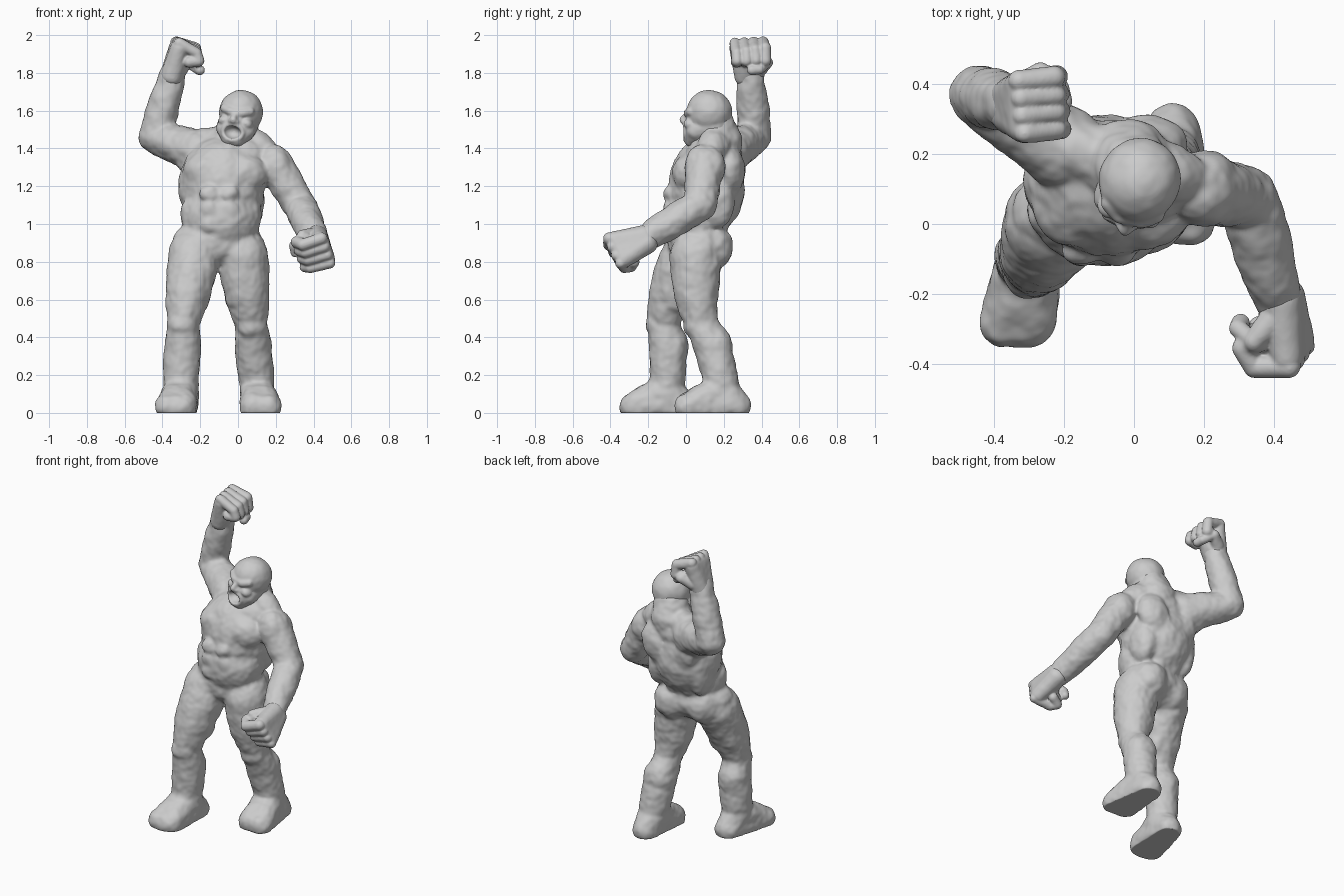
import bpy, bmesh, math
from mathutils import Matrix, Vector, noise

if "Cube" in bpy.data.objects:
    bpy.data.objects.remove(bpy.data.objects["Cube"])

clay = bpy.data.materials.new("light_grey_clay")
clay.use_nodes = True
clay.diffuse_color = (.6, .6, .6, 1)
clay.node_tree.nodes["Principled BSDF"].inputs["Base Color"].default_value = clay.diffuse_color


def hull(target, *balls):
    """Skin stretched over balls, each given as (centre, radius)."""
    skin = bmesh.new()
    for centre, radius in balls:
        bmesh.ops.create_icosphere(skin, subdivisions=3, radius=radius,
                                   matrix=Matrix.Translation(centre))
    bmesh.ops.delete(skin, geom=skin.edges[:], context='EDGES_FACES')
    result = bmesh.ops.convex_hull(skin, input=skin.verts[:])
    inner = [item for item in result["geom_interior"] if isinstance(item, bmesh.types.BMVert)]
    bmesh.ops.delete(skin, geom=inner, context='VERTS')
    mesh = bpy.data.meshes.new("skin")
    skin.to_mesh(mesh)
    skin.free()
    target.from_mesh(mesh)
    bpy.data.meshes.remove(mesh)


def chain(target, radius, *points):
    """Even tube through the points."""
    for start, end in zip(points, points[1:]):
        hull(target, (start, radius), (end, radius))


def limb(target, start, end, start_radius, end_radius, swell=0, bow=(0, 0, 0)):
    """Tapered limb whose middle swells and bows aside."""
    steps, balls = 4, []
    for step in range(steps + 1):
        along = step / steps
        arch = math.sin(math.pi * along)
        centre = Vector(start).lerp(Vector(end), along) + Vector(bow) * arch
        balls.append((centre, start_radius + (end_radius - start_radius) * along + swell * arch))
    for pair in zip(balls, balls[1:]):
        hull(target, *pair)


def blob(target, centre, radii, turn=0, lean=0):
    """Ellipsoid muscle, turned about z and leaned about y in degrees."""
    placing = (Matrix.Translation(centre) @ Matrix.Rotation(math.radians(turn), 4, 'Z')
               @ Matrix.Rotation(math.radians(lean), 4, 'Y') @ Matrix.Diagonal((*radii, 1)))
    bmesh.ops.create_icosphere(target, subdivisions=4, radius=1, matrix=placing)


def make(name, shape):
    mesh = bpy.data.meshes.new(name)
    shape.to_mesh(mesh)
    shape.free()
    thing = bpy.data.objects.new(name, mesh)
    bpy.context.scene.collection.objects.link(thing)
    return thing


def add_fuse(thing, voxel):
    fuse = thing.modifiers.new("fuse", 'REMESH')
    fuse.mode, fuse.voxel_size = 'VOXEL', voxel


def sculpt(name, shape, voxel, smoothing, bumps, hollows=None):
    """Fuse the overlapping pieces into one skin, carve, smooth and roughen it."""
    thing = make(name, shape)
    add_fuse(thing, voxel)
    if hollows:
        cutter = make(name + "_cutter", hollows)
        cutter.hide_render = True
        carve = thing.modifiers.new("carve", 'BOOLEAN')
        carve.operation, carve.object = 'DIFFERENCE', cutter
        add_fuse(thing, voxel)
    soften = thing.modifiers.new("soften", 'SMOOTH')
    soften.factor, soften.iterations = .5, smoothing
    finished = thing.evaluated_get(bpy.context.evaluated_depsgraph_get())
    mesh = bpy.data.meshes.new_from_object(finished)
    thing.modifiers.clear()
    thing.data = mesh
    if hollows:
        bpy.data.objects.remove(cutter)
    normals = [vert.normal.copy() for vert in mesh.vertices]
    for vert, normal in zip(mesh.vertices, normals):
        lump = noise.noise(vert.co * 14) + noise.noise(vert.co * 30) / 2
        vert.co += normal * bumps * lump
    mesh.materials.clear()
    mesh.materials.append(clay)
    mesh.shade_smooth()
    return thing


body = bmesh.new()

# Trunk: ribcage, shoulder girdle, belly, pelvis
blob(body, (-.085, .11, 1.2), (.23, .2, .26), turn=-12)
blob(body, (-.04, .15, 1.36), (.22, .14, .12), turn=-15)
blob(body, (-.09, .05, 1.03), (.21, .17, .2))
blob(body, (-.11, .06, .9), (.24, .155, .14), turn=12)

# Neck and trapezius slopes
nape, left_shoulder, right_shoulder = (-.02, .17, 1.43), (.2, .1, 1.3), (-.2, .22, 1.38)
limb(body, nape, (.01, .15, 1.57), .13, .09)
limb(body, nape, (.15, .12, 1.36), .1, .07, bow=(.03, 0, .02))
limb(body, nape, (-.22, .23, 1.42), .1, .08)

# Chest plates
blob(body, (.04, .01, 1.27), (.12, .08, .1), turn=10, lean=12)
blob(body, (-.18, .03, 1.28), (.12, .09, .1), turn=-28, lean=-12)

# Shoulder blades, flanks, spine columns, waist, stomach and buttocks on both sides
for side in (1, -1):
    blob(body, (-.06 + side * .11, .24, 1.28), (.1, .07, .13), turn=-12, lean=side * 15)
    blob(body, (-.08 + side * .14, .16, 1.13), (.08, .1, .16))
    limb(body, (-.07 + side * .05, .25, 1.24), (-.09 + side * .05, .17, 1), .055, .055)
    blob(body, (-.09 + side * .14, .04, 1.02), (.07, .09, .12), lean=side * 15)
    for row in range(3):
        blob(body, (-.1 + side * .05, -.08, 1.16 - row * .08), (.055, .04, .05))
    blob(body, (-.1 + side * .1, .12 + side * .02, .88), (.11, .11, .12))


def leg(hip, knee, ankle, splay):
    hip, knee, ankle = Vector(hip), Vector(knee), Vector(ankle)
    limb(body, hip, knee, .14, .085, swell=.01, bow=(0, -.015, 0))
    limb(body, knee, ankle, .085, .092, swell=.01, bow=(0, .015, 0))
    # Kneecap, calf and paired thigh muscles
    blob(body, knee + Vector((0, -.025, -.01)), (.08, .07, .075))
    blob(body, knee.lerp(ankle, .4) + Vector((0, .04, 0)), (.095, .085, .12))
    for side in (1, -1):
        blob(body, knee.lerp(hip, .5) + Vector((side * .05, -.01, 0)), (.07, .1, .14))
    # Foot from instep to heel and wide toes
    drop = Vector((0, 0, -ankle.z + .035))
    toes = [(ankle + drop + Vector((splay + side * .04, -.18, 0)), .072) for side in (1, -1)]
    hull(body, *toes, (ankle + Vector((0, 0, -.03)), .09), (ankle + drop + Vector((.01, .075, 0)), .08))


leg((-.23, .01, .84), (-.29, -.12, .48), (-.3, -.1, .15), splay=-.03)
leg((.02, .055, .84), (.07, .08, .47), (.1, .19, .15), splay=.02)


def arm(shoulder, elbow, wrist, shoulder_radius):
    limb(body, shoulder, elbow, shoulder_radius, .087)
    limb(body, elbow, wrist, .085, .068, swell=.01)


arm(left_shoulder, (.325, .075, 1.1), (.41, -.22, .92), .1)
arm(right_shoulder, (-.44, .365, 1.46), (-.345, .34, 1.8), .12)

# Shoulder caps and biceps
blob(body, left_shoulder, (.1, .11, .13), lean=-20)
blob(body, (.25, .06, 1.2), (.07, .07, .09), lean=-30)
blob(body, (-.24, .22, 1.36), (.09, .11, .11), turn=30)
blob(body, (-.31, .29, 1.46), (.1, .07, .05), turn=30)

trunk = sculpt("body", body, voxel=.0095, smoothing=12, bumps=.006)
# Flat soles
for vert in trunk.data.vertices:
    vert.co.z = max(vert.co.z, 0)


def fist(name, wrist, up, row, turn):
    """Clenched hand: up follows the forearm, row goes from index to little finger."""
    up, row = Vector(up).normalized(), Vector(row)
    row = (row - up * row.dot(up)).normalized()
    palm = up.cross(row) * turn

    def at(rise, across, inward):
        return Vector(wrist) + up * rise + row * across + palm * inward

    hand = bmesh.new()
    hull(hand, (at(-.02, .02, 0), .06), (at(-.02, -.02, 0), .06), (at(.07, 0, .035), .05),
         (at(.13, -.06, -.01), .045), (at(.13, .06, -.01), .045))
    for finger in range(4):
        across = (finger - 1.5) * .05
        chain(hand, .032 - finger * .001, at(.155, across, -.02), at(.155 - finger * .008, across, .085),
              at(.095, across, .11), at(.075, across, .06))
    limb(hand, at(.02, -.05, .02), at(.07, -.09, .07), .042, .03)
    chain(hand, .026, at(.07, -.09, .07), at(.05, -.04, .13), at(.05, 0, .135))
    sculpt(name, hand, voxel=.006, smoothing=3, bumps=.002)


fist("left_fist", (.425, -.235, .91), up=(.12, -.85, -.35), row=(.3, .1, -.9), turn=-1)
fist("right_fist", (-.345, .335, 1.805), up=(.3, 0, 1), row=(.1, -1, 0), turn=1)

# Head: skull, jaw, nose and ring of lips around a hollow mouth
head, hollows = bmesh.new(), bmesh.new()
blob(head, (0, .015, .02), (.116, .122, .12))
hull(head, ((.05, -.05, -.07), .055), ((-.05, -.05, -.07), .055), ((0, -.07, -.03), .055),
     ((.02, -.08, -.12), .042), ((-.02, -.08, -.12), .042), ((0, .03, -.04), .1))
limb(head, (0, -.105, .015), (0, -.13, -.02), .015, .02)
angles = [step * math.tau / 12 for step in range(13)]
chain(head, .013, *[(math.cos(angle) * .055, abs(math.cos(angle)) * .014 - .118,
                     math.sin(angle) * .042 - .085) for angle in angles])
blob(hollows, (0, -.13, -.085), (.048, .055, .035))

# Brows, nostrils, cheeks and shallow eye hollows
for side in (1, -1):
    chain(head, .024, (0, -.095, .022), (side * .03, -.095, .022), (side * .07, -.068, .035))
    blob(head, (side * .017, -.12, -.027), (.014, .016, .012))
    blob(head, (side * .06, -.075, -.03), (.036, .036, .028), lean=side * 20)
    blob(hollows, (side * .042, -.126, -.003), (.02, .022, .009), lean=-side * 12)

skull = sculpt("head", head, voxel=.0055, smoothing=5, bumps=.003, hollows=hollows)
skull.data.transform(Matrix.Translation((.01, .11, 1.57)) @ Matrix.Rotation(math.radians(-14), 4, 'Z')
                     @ Matrix.Rotation(math.radians(8), 4, 'Y'))
